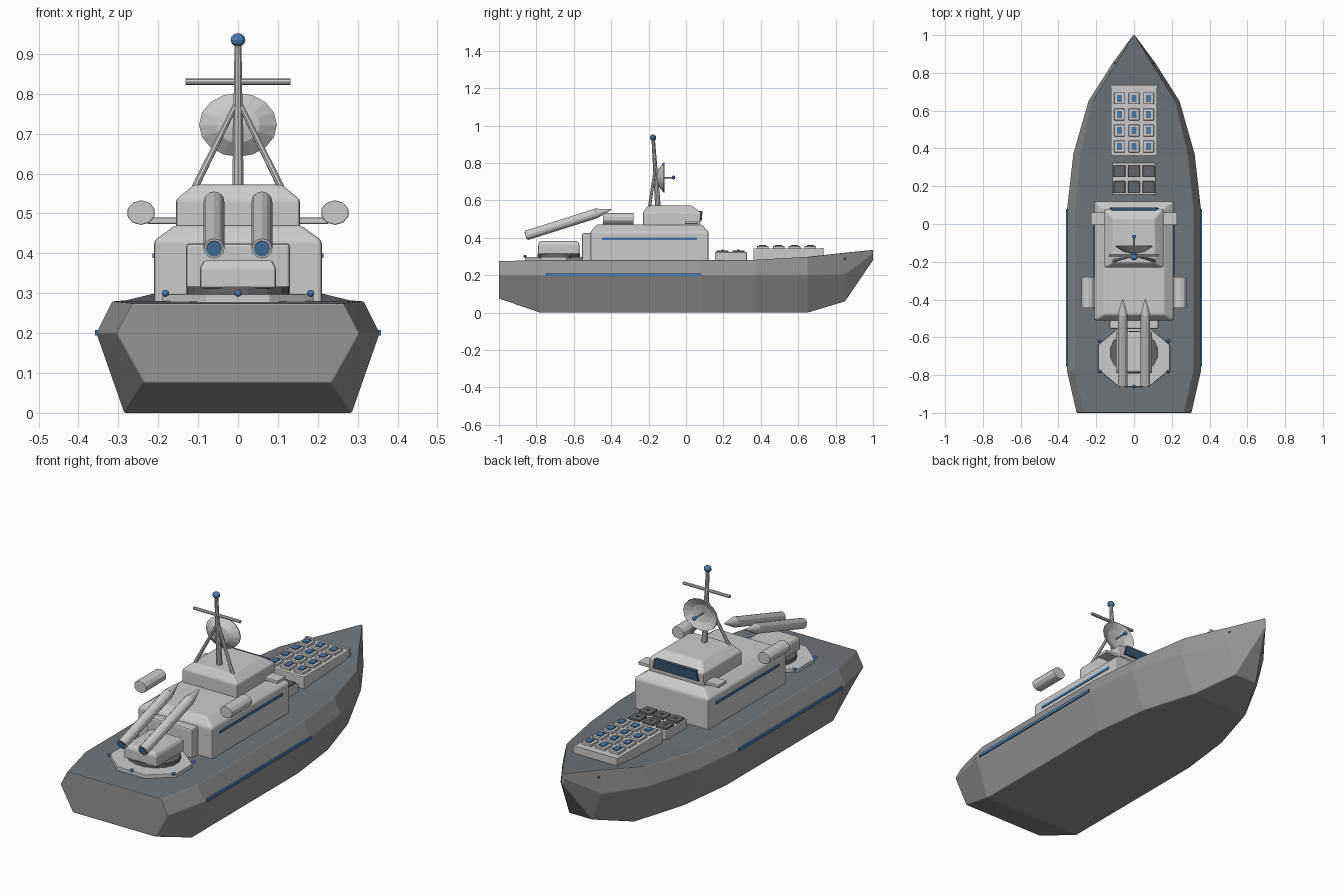
import bpy, bmesh, math
from mathutils import Vector, Matrix

if "Cube" in bpy.data.objects:
    bpy.data.objects.remove(bpy.data.objects["Cube"])


def material(name, col):
    m = bpy.data.materials.new(name)
    m.diffuse_color = (*col, 1)
    m.use_nodes = True
    m.node_tree.nodes["Principled BSDF"].inputs["Base Color"].default_value = m.diffuse_color
    return m


BLUE = material("blue", (0.07, 0.2, 0.42))
GLASS = material("dark_glass", (0.04, 0.09, 0.16))
DECK = material("slate", (0.16, 0.18, 0.2))
DARK = material("dark_grey", (0.13, 0.13, 0.14))


def finish(name, bm, mat=None, bevel=0, seg=2):
    bmesh.ops.recalc_face_normals(bm, faces=bm.faces)
    me = bpy.data.meshes.new(name)
    bm.to_mesh(me)
    bm.free()
    ob = bpy.data.objects.new(name, me)
    bpy.context.collection.objects.link(ob)
    if mat:
        me.materials.append(mat)
    if bevel:
        b = ob.modifiers.new("bevel", 'BEVEL')
        b.width, b.segments, b.limit_method = bevel, seg, 'ANGLE'
        b.angle_limit = math.radians(25)
    return ob


def loft(bm, rings):
    """Skin a list of equal point rings and cap both ends."""
    vs = [[bm.verts.new(p) for p in r] for r in rings]
    n = len(vs[0])
    for a, b in zip(vs, vs[1:]):
        for i in range(n):
            j = (i + 1) % n
            bm.faces.new((a[i], a[j], b[j], b[i]))
    bm.faces.new(vs[0])
    bm.faces.new(vs[-1])


def tiers(name, levels, mat=None, bevel=0):
    """Stacked rectangles: (half width, y0, y1, z)."""
    bm = bmesh.new()
    loft(bm, [[(-w, a, z), (w, a, z), (w, b, z), (-w, b, z)] for w, a, b, z in levels])
    return finish(name, bm, mat, bevel)


def boxes(name, items, mat=None, bevel=0):
    """Boxes given as (x0, x1, y0, y1, z0, z1)."""
    bm = bmesh.new()
    for x0, x1, y0, y1, z0, z1 in items:
        loft(bm, [[(x0, y0, z), (x1, y0, z), (x1, y1, z), (x0, y1, z)] for z in (z0, z1)])
    return finish(name, bm, mat, bevel)


def rod(bm, p, q, r1, r2=None, n=10):
    p, q = Vector(p), Vector(q)
    d = q - p
    m = Matrix.Translation((p + q) / 2) @ d.to_track_quat('Z', 'Y').to_matrix().to_4x4()
    bmesh.ops.create_cone(bm, cap_ends=True, segments=n, radius1=r1,
                          radius2=r1 if r2 is None else r2, depth=d.length, matrix=m)


def rods(name, items, mat=None, n=10, bevel=0):
    bm = bmesh.new()
    for it in items:
        rod(bm, *it, n=n)
    return finish(name, bm, mat, bevel)


def balls(name, pts, r, mat):
    bm = bmesh.new()
    for p in pts:
        bmesh.ops.create_uvsphere(bm, u_segments=10, v_segments=6, radius=r,
                                  matrix=Matrix.Translation(p) @ Matrix.Diagonal((1.15, 1, 1, 1)))
    return finish(name, bm, mat)


# Hull: stations of y, deck (x, z), knuckle (x, z), keel (x, z)
stations = [(-1, .265, .275, .305, .2, .235, .075), (-.78, .315, .28, .355, .2, .285, 0),
            (.08, .315, .28, .355, .2, .285, 0), (.37, .285, .282, .322, .2, .25, 0),
            (.65, .22, .298, .242, .2, .165, 0), (.85, .095, .32, .115, .205, .065, .06),
            (1, .004, .335, .004, .315, .004, .28)]
bm = bmesh.new()
loft(bm, [[(a, y, za), (b, y, zb), (c, y, zc), (-c, y, zc), (-b, y, zb), (-a, y, za)]
          for y, a, za, b, zb, c, zc in stations])
hull = finish("hull", bm, None, .012)
hull.data.materials.append(material("hull_grey", (0.3, 0.3, 0.3)))
hull.data.materials.append(DECK)
for f in hull.data.polygons:
    if f.normal.z > .9:
        f.material_index = 1
boxes("hull_stripes", [(s * .354 - .005, s * .354 + .005, -.755, .08, .194, .208) for s in (-1, 1)], BLUE)
balls("anchor_holes", [(s * .1, .85, .287) for s in (-1, 1)], .006, DARK)

# Superstructure
tiers("cabin", [(.21, -.51, .12, .27), (.21, -.51, .12, .432), (.158, -.48, .085, .47)], None, .008)
tiers("bridge", [(.155, -.23, .075, .465), (.155, -.23, .08, .535), (.11, -.205, .03, .572)], None, .006)
boxes("cabin_stripes", [(s * .21 - .004, s * .21 + .004, -.45, .06, .388, .4) for s in (-1, 1)], BLUE)
tiers("bridge_window", [(.13, .07, .085, .492), (.118, .07, .088, .542)], GLASS)
boxes("bridge_wings", [(.15, .228, -.005, .062, .474, .49), (-.228, -.15, -.005, .062, .474, .49)], None, .003)
boxes("aft_locker", [(-.13, .13, -.555, -.5, .27, .425)], None, .008)

# Side pods
for s, side in ((-1, "left"), (1, "right")):
    bm = bmesh.new()
    rod(bm, (0, -.445, 0), (0, -.28, 0), .031, n=10)
    bmesh.ops.scale(bm, vec=(1.15, 1, 1), verts=bm.verts)
    bmesh.ops.translate(bm, vec=(s * .243, 0, .502), verts=bm.verts)
    finish(side + "_pod", bm, None, .003)

# Launch cells on the fore deck: a large block and a small block
XS = (-.077, 0, .077)


def cells(hx, hy, z0, z1, ys):
    return [(x - hx, x + hx, y - hy, y + hy, z0, z1) for x in XS for y in ys]


big, small = (.41, .495, .58, .665), (.195, .28)
boxes("large_cell_block", [(-.122, .122, .36, .725, .27, .343)], None, .004)
boxes("large_block_lip", [(-.125, .125, .722, .735, .29, .345)])
boxes("large_cells", cells(.028, .031, .34, .355, big), None, .003)
boxes("large_cell_hatches", cells(.014, .019, .35, .36, big), BLUE)
boxes("small_cell_block", [(-.116, .116, .155, .325, .27, .323)], None, .004)
boxes("small_cells", cells(.031, .032, .32, .333, small), DARK, .003)
boxes("small_cell_hatches", cells(.006, .006, .33, .336, small), BLUE)


# Missile turret on the aft deck
def oval(name, rx, ry, y, z0, z1, n, mat=None, bevel=0):
    bm = bmesh.new()
    ang = [2 * math.pi * (i + .5) / n for i in range(n)]
    loft(bm, [[(rx * math.cos(a), y + ry * math.sin(a), z) for a in ang] for z in (z0, z1)])
    return finish(name, bm, mat, bevel)


oval("turret_plate", .205, .17, -.705, .275, .298, 8, None, .003)
oval("turret_ring", .13, .115, -.68, .295, .317, 16, DARK)
tiers("turret_body", [(.095, -.79, -.57, .312), (.095, -.79, -.57, .365), (.085, -.78, -.58, .382)], None, .006)
balls("turret_lights", [(.21 * math.cos(a), -.7 + .16 * math.sin(a), .3)
                        for a in (math.radians(30 + 60 * i) for i in range(6))], .0085, BLUE)

# Twin missiles with cone noses and blue nozzles
for s, side in ((-1, "left"), (1, "right")):
    x = s * .06
    tail, neck, tip = Vector((x, -.855, .412)), Vector((x, -.48, .53)), Vector((x, -.4, .552))
    d = (neck - tail).normalized()
    rods(side + "_missile", [(tail, neck, .026), (neck, tip, .026, .003)], None, 12)
    rods(side + "_nozzle", [(tail - d * .003, tail + d * .01, .02)], BLUE, 12)

# Mast, legs, crossbar and top lamp
top = (0, -.176, .935)
rods("mast", [((0, -.15, .565), top, .015, .009)])
rods("mast_legs", [((s * .108, -.195, .565), (s * .006, -.165, .772), .009, .007) for s in (-1, 1)], None, 8)
rods("crossbar", [((-.132, -.168, .83), (.132, -.168, .83), .008)], None, 8)
balls("mast_lamp", [top], .017, BLUE)

# Radar dish: shallow lathed bowl facing the bow, with a feed rod
bm = bmesh.new()
profile = [(.004, -.158), (.045, -.148), (.08, -.12), (.079, -.114), (.045, -.132), (.004, -.138)]
loft(bm, [[(1.22 * r * math.cos(i * math.pi / 8), y, .722 + r * math.sin(i * math.pi / 8))
           for i in range(16)] for r, y in profile])
finish("radar_dish", bm)
rods("dish_feed", [((0, -.145, .722), (0, -.065, .722), .004)], None, 8)
balls("feed_tip", [(0, -.067, .722)], .01, BLUE)
